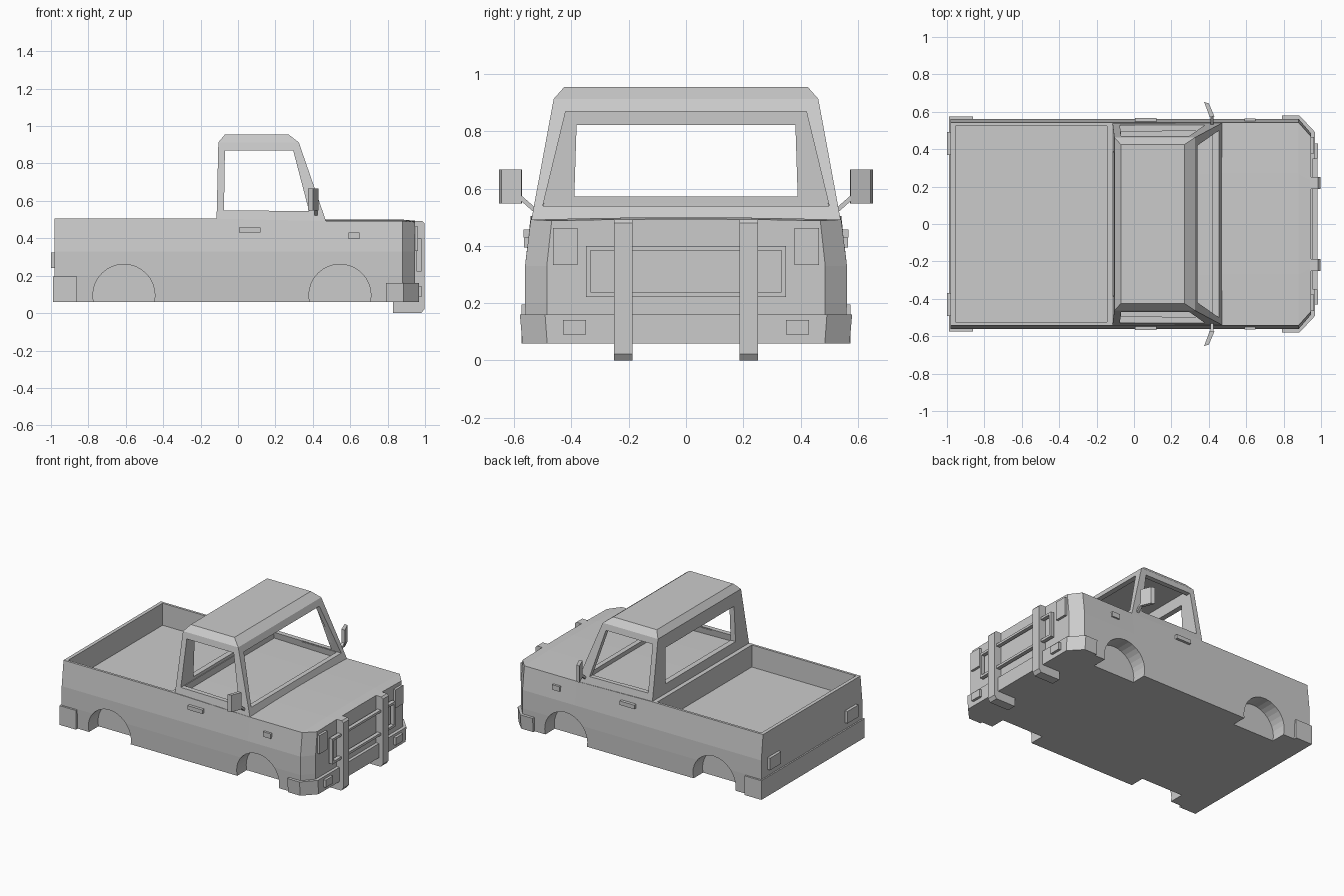
import bpy, bmesh, math
from mathutils import Vector

if "Cube" in bpy.data.objects:
    bpy.data.objects.remove(bpy.data.objects["Cube"])


def loft(name, rings):
    """Closed solid through rings of equal point count."""
    bm = bmesh.new()
    vs = [[bm.verts.new(p) for p in r] for r in rings]
    n = len(vs[0])
    for a, b in zip(vs, vs[1:]):
        for i in range(n):
            j = (i + 1) % n
            bm.faces.new((a[i], a[j], b[j], b[i]))
    bm.faces.new(vs[0])
    bm.faces.new(vs[-1])
    bmesh.ops.recalc_face_normals(bm, faces=bm.faces)
    me = bpy.data.meshes.new(name)
    bm.to_mesh(me)
    bm.free()
    ob = bpy.data.objects.new(name, me)
    bpy.context.collection.objects.link(ob)
    return ob


def prism(name, pts, axis, a, b):
    """Outline in the two other axes, extruded along axis from a to b."""
    def at(p, d):
        return {'x': (d, p[0], p[1]), 'y': (p[0], d, p[1]), 'z': (p[0], p[1], d)}[axis]
    return loft(name, [[at(p, d) for p in pts] for d in (a, b)])


def box(name, x0, x1, y0, y1, z0, z1):
    return prism(name, [(x0, y0), (x1, y0), (x1, y1), (x0, y1)], 'z', z0, z1)


def rect(x0, x1, hw, z):
    return [(x0, -hw, z), (x1, -hw, z), (x1, hw, z), (x0, hw, z)]


def cut(ob, cutters):
    for c in cutters:
        m = ob.modifiers.new("cut", 'BOOLEAN')
        m.operation, m.solver, m.object = 'DIFFERENCE', 'EXACT', c
    dg = bpy.context.evaluated_depsgraph_get()
    me = bpy.data.meshes.new_from_object(ob.evaluated_get(dg))
    ob.modifiers.clear()
    ob.data = me
    for c in cutters:
        bpy.data.objects.remove(c)


# Body: lofted along x, flat at the bed, crowned at the hood
def section(x, edge, crown, k=1.0):
    half = [(0.555, 0.06), (0.562, 0.2), (0.562, 0.33), (0.542, edge),
            (0.27, edge + (crown - edge) * 0.75)]
    pts = half + [(0, crown)] + [(-y, z) for y, z in reversed(half)]
    return [(x, y * k, z) for y, z in pts]


body = loft("body", [section(-0.98, 0.505, 0.505), section(-0.11, 0.505, 0.505),
                     section(0.47, 0.492, 0.5), section(0.88, 0.492, 0.5),
                     section(0.945, 0.488, 0.494, 0.865)])
cutters = [box("bed_cut", -0.955, -0.145, -0.525, 0.525, 0.35, 0.7)]
for cx in (-0.61, 0.545):
    arch = [(cx + 0.166 * math.cos(t * math.tau / 32), 0.095 + 0.166 * math.sin(t * math.tau / 32))
            for t in range(32)]
    for s in (-1, 1):
        cutters.append(prism("arch_cut", arch, 'y', s * 0.45, s * 0.7))
cut(body, cutters)

# Cab: tapered shell with open windows
cab = loft("cab", [rect(-0.115, 0.473, 0.541, 0.485), rect(-0.105, 0.325, 0.462, 0.913),
                   rect(-0.07, 0.27, 0.425, 0.955)])
cut(cab, [
    loft("cavity", [rect(-0.07, 0.452, 0.513, 0.45), rect(-0.07, 0.292, 0.43, 0.9)]),
    prism("side_window", [(-0.075, 0.55), (0.38, 0.545), (0.295, 0.87), (-0.07, 0.87)], 'y', -0.8, 0.8),
    prism("windscreen", [(-0.5, 0.54), (0.5, 0.54), (0.42, 0.87), (-0.42, 0.87)], 'x', 0.15, 0.8),
    prism("rear_window", [(-0.39, 0.572), (0.39, 0.572), (0.382, 0.822), (-0.382, 0.822)], 'x', -0.4, 0.1),
])

# Front bumper wrapping the chamfered corners
def wrap(k):
    o = [(0.79, 0.58), (0.885, 0.58), (0.967, 0.492)]
    return [(x, y * k) for x, y in o] + [(x, -y * k) for x, y in reversed(o)]


bumper = loft("front_bumper", [[(x, y, z) for x, y in wrap(k)] for z, k in ((0.06, 0.985), (0.16, 1.0))])
cut(bumper, [box("bumper_cut", 0.5, 0.86, -0.54, 0.54, 0, 0.3)])

# Rear bumper with short side returns
rear = box("rear_bumper", -0.99, -0.86, -0.575, 0.575, 0.06, 0.195)
cut(rear, [box("rear_cut", -0.965, -0.8, -0.535, 0.535, 0, 0.3)])

# Rectangular guard frame across the grille
frame = box("guard_frame", 0.955, 0.982, -0.35, 0.35, 0.222, 0.4)
cut(frame, [box("frame_cut", 0.9, 1.1, -0.334, 0.334, 0.239, 0.384)])
for s in (-1, 1):
    side = "left" if s > 0 else "right"
    box("frame_bracket_" + side, 0.93, 0.96, s * 0.2, s * 0.24, 0.385, 0.4)

    # Upright guard bar with a foot hooked under the bumper
    prism("guard_upright_" + side,
          [(0.83, 0.0), (0.98, 0.0), (0.997, 0.022), (0.997, 0.48), (0.985, 0.493),
           (0.94, 0.493), (0.94, 0.062), (0.83, 0.062)], 'y', s * 0.187, s * 0.252)

    # Lamps, indicators, markers and handles
    box("headlight_" + side, 0.93, 0.962, s * 0.378, s * 0.465, 0.333, 0.463)
    box("indicator_" + side, 0.95, 0.985, s * 0.35, s * 0.43, 0.09, 0.142)
    box("tail_light_" + side, -1.0, -0.97, s * 0.37, s * 0.492, 0.24, 0.325)
    box("side_marker_" + side, 0.59, 0.65, s * 0.53, s * 0.565, 0.395, 0.43)
    box("door_handle_" + side, 0.005, 0.12, s * 0.53, s * 0.568, 0.43, 0.458)

    # Mirror: angled plate on a slanted arm
    prism("mirror_" + side, [(0.405, s * 0.572), (0.43, s * 0.575), (0.4, s * 0.645), (0.375, s * 0.652)],
          'z', 0.548, 0.667)
    loft("mirror_arm_" + side, [[(x, s * y, z + dz) for x, dz in
                                 ((0.408, 0), (0.426, 0), (0.426, 0.02), (0.408, 0.02))]
                                for y, z in ((0.52, 0.508), (0.585, 0.565))])
